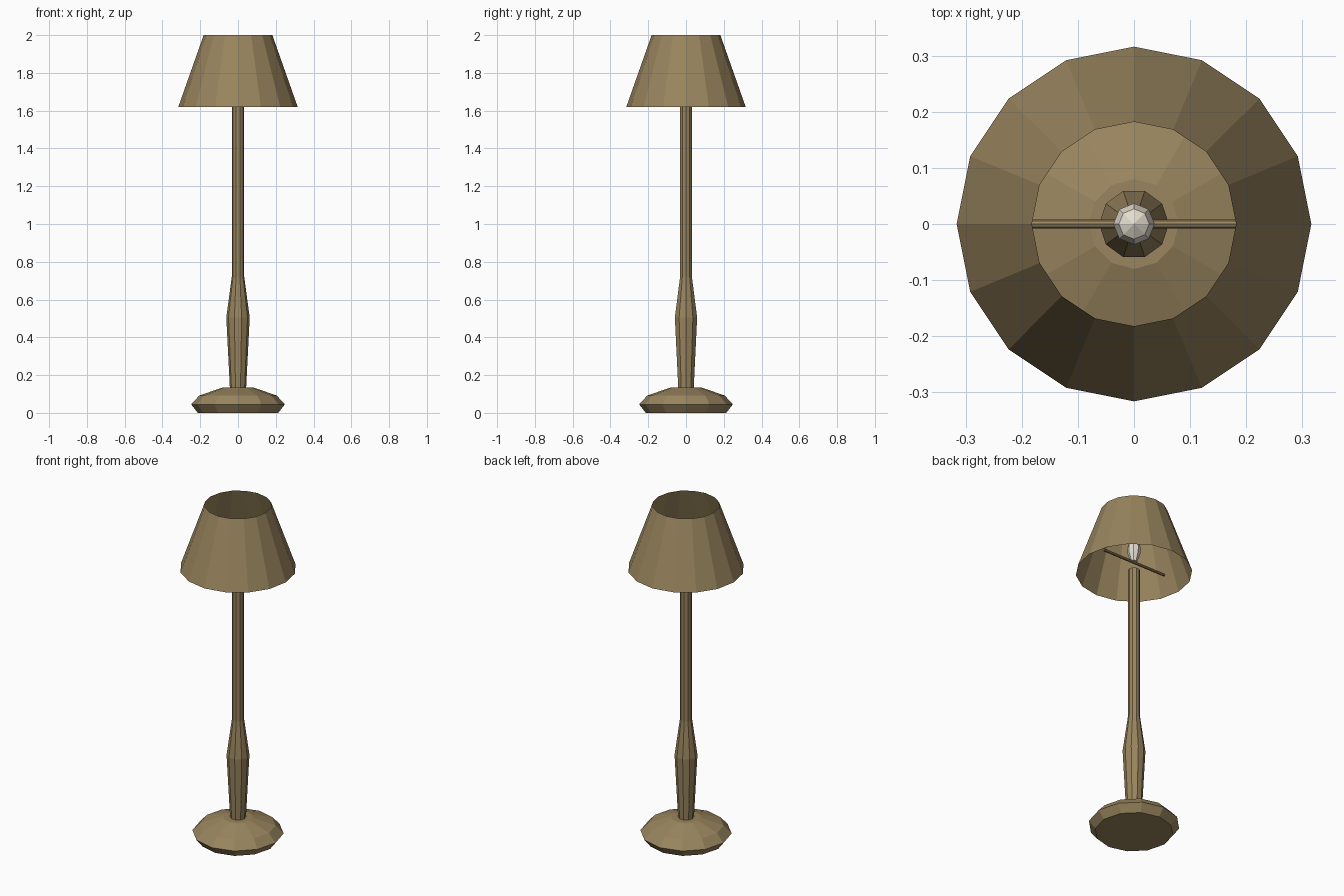
import bpy, bmesh, math

if "Cube" in bpy.data.objects:
    bpy.data.objects.remove(bpy.data.objects["Cube"])


def material(name, color):
    m = bpy.data.materials.new(name)
    m.diffuse_color = (*color, 1)
    m.use_nodes = True
    m.node_tree.nodes["Principled BSDF"].inputs["Base Color"].default_value = m.diffuse_color
    return m


tan = material("tan", (0.32, 0.235, 0.112))
ivory = material("warm white", (0.76, 0.72, 0.61))


def lathe(name, profile, sides, mat, caps=True):
    """Spin (radius, z) points, low to high, into a faceted solid or open shell."""
    bm = bmesh.new()
    rings = []
    for r, z in profile:
        if r == 0:
            rings.append([bm.verts.new((0, 0, z))] * sides)
        else:
            rings.append([bm.verts.new((r * math.cos(i * math.tau / sides),
                                        r * math.sin(i * math.tau / sides), z))
                          for i in range(sides)])
    for a, b in zip(rings, rings[1:]):
        for i in range(sides):
            j = (i + 1) % sides
            quad = list(dict.fromkeys((a[i], a[j], b[j], b[i])))
            bm.faces.new(quad)
    if caps:
        if profile[0][0] > 0:
            bm.faces.new(rings[0][::-1])
        if profile[-1][0] > 0:
            bm.faces.new(rings[-1])
    mesh = bpy.data.meshes.new(name)
    bm.to_mesh(mesh)
    bm.free()
    mesh.materials.append(mat)
    ob = bpy.data.objects.new(name, mesh)
    bpy.context.collection.objects.link(ob)
    return ob


# Foot, turned post and open shade
lathe("base", [(0.213, 0), (0.248, 0.045), (0.205, 0.092), (0.08, 0.135)], 12, tan)
lathe("post", [(0.043, 0.13), (0.062, 0.505), (0.033, 0.72), (0.033, 1.635)], 10, tan)
lathe("shade", [(0.316, 1.62), (0.182, 2.0)], 16, tan, caps=False)

# Cross bar under the bulb, laid along x
bar = lathe("cross_bar", [(0.008, -0.215), (0.008, 0.215)], 8, tan)
bar.rotation_euler = (0, math.pi / 2, 0)
bar.location = (0, 0, 1.685)

# Faceted bulb
lathe("bulb", [(0.018, 1.69), (0.035, 1.74), (0.037, 1.775), (0.027, 1.805), (0, 1.82)],
      8, ivory)
